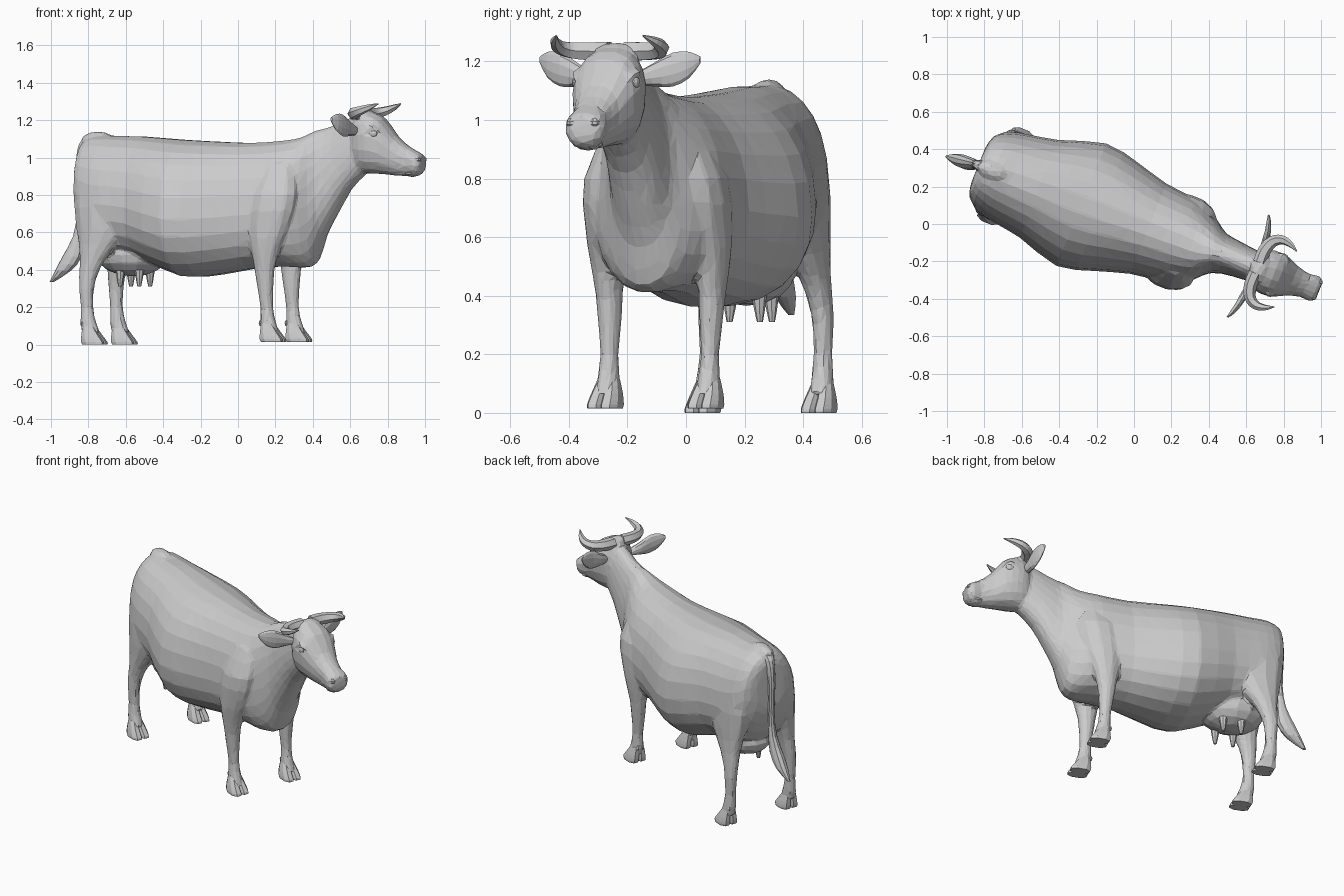
import bpy, bmesh
from math import cos, sin, pi, radians, copysign
from mathutils import Vector, Matrix

YAW = radians(-22)   # the animal stands diagonally; parts are built along local x, then turned
X, Y, Z = Vector((1, 0, 0)), Vector((0, 1, 0)), Vector((0, 0, 1))
skin = []            # overlapping volumes that get fused into one hide


def spline(pts, sub):
    """Catmull-Rom through tuples of any length."""
    out = []
    for i in range(len(pts) - 1):
        p = [pts[max(0, min(len(pts) - 1, i + k))] for k in (-1, 0, 1, 2)]
        for j in range(sub):
            t = j / sub
            out.append(tuple(0.5 * (2 * b + (c - a) * t + (2 * a - 5 * b + 4 * c - d) * t * t
                                    + (3 * b - a - 3 * c + d) * t ** 3) for a, b, c, d in zip(*p)))
    return out + [tuple(pts[-1])]


def finish(name, bm):
    bmesh.ops.recalc_face_normals(bm, faces=bm.faces)
    me = bpy.data.meshes.new(name)
    bm.to_mesh(me)
    bm.free()
    ob = bpy.data.objects.new(name, me)
    ob.rotation_euler.z = YAW
    bpy.context.collection.objects.link(ob)
    return ob


def loft(name, stations, A, B, sides=12, power=2.0, pear=0.0, mid=0.0, s=1, sub=2):
    """Stations (x, y, z, half size along A, half size along B); y is mirrored by s about mid."""
    bm = bmesh.new()
    rings = []
    for x, y, z, a, b in spline(stations, sub):
        ring = []
        for i in range(sides):
            t = 2 * pi * (i + 0.5) / sides
            ca = copysign(abs(cos(t)) ** (2 / power), cos(t))
            sb = copysign(abs(sin(t)) ** (2 / power), sin(t))
            p = Vector((x, y, z)) + A * (max(a, .002) * ca * (1 - pear * sb)) + B * (max(b, .002) * sb)
            ring.append(bm.verts.new((p.x, mid + s * p.y, p.z)))
        rings.append(ring)
    for r, q in zip(rings, rings[1:]):
        for i in range(sides):
            j = (i + 1) % sides
            bm.faces.new((r[i], r[j], q[j], q[i]))
    bm.faces.new(rings[0])
    bm.faces.new(rings[-1])
    return finish(name, bm)


def blob(name, loc, size, seg=10, rings=6):
    bm = bmesh.new()
    bmesh.ops.create_uvsphere(bm, u_segments=seg, v_segments=rings, radius=1,
                              matrix=Matrix.Translation(loc) @ Matrix.Diagonal((*size, 1)))
    return finish(name, bm)


def horn(name, pts, mid, s):
    cu = bpy.data.curves.new(name, 'CURVE')
    cu.dimensions = '3D'
    cu.bevel_depth, cu.bevel_resolution, cu.use_fill_caps = 1, 1, True
    path = spline(pts, 3)
    sp = cu.splines.new('POLY')
    sp.points.add(len(path) - 1)
    sp.use_smooth = False
    for q, (x, y, z, r) in zip(sp.points, path):
        q.co, q.radius = (x, mid + s * y, z, 1), r
    ob = bpy.data.objects.new(name, cu)
    ob.rotation_euler.z = YAW
    bpy.context.collection.objects.link(ob)


# Trunk, chest and neck
body = loft("body", [
    (-.89, -.02, .90, .10, .14), (-.87, -.02, .87, .175, .22), (-.80, -.02, .82, .222, .30),
    (-.70, -.02, .80, .25, .318), (-.54, -.015, .785, .278, .33), (-.30, -.01, .73, .35, .367),
    (-.10, 0, .73, .308, .357), (.08, .005, .742, .257, .339), (.26, .01, .754, .235, .338),
    (.37, .01, .76, .195, .35), (.44, .02, .79, .14, .355), (.485, .025, .86, .11, .295),
    (.55, .03, .93, .097, .245), (.63, .03, 1.015, .088, .195), (.72, .03, 1.07, .08, .16)],
    Y, Z, sides=24, power=2.2, pear=.12)

# Head
skin.append(loft("head", [
    (.655, .03, 1.09, .05, .09), (.69, .03, 1.08, .10, .155), (.76, .03, 1.08, .122, .168),
    (.83, .032, 1.06, .115, .15), (.90, .035, 1.01, .084, .108), (.97, .038, .98, .066, .08),
    (1.015, .04, .967, .073, .068), (1.04, .04, .967, .064, .054), (1.052, .04, .967, .045, .036)],
    Y, Z, sides=16, power=2.3, pear=-.08))
skin.append(blob("poll", (.715, .03, 1.22), (.05, .09, .045)))
skin.append(blob("udder", (-.60, -.02, .48), (.20, .16, .115), 14, 8))
skin.append(blob("tail_head", (-.80, -.02, 1.085), (.10, .055, .055)))

for side, s in (("left", 1), ("right", -1)):
    # Legs, shoulders and brows, fused into the hide
    skin.append(loft(side + "_front_leg", [
        (.28, .12, .97, .05, .09), (.27, .165, .80, .087, .14), (.248, .18, .64, .08, .125),
        (.236, .19, .52, .062, .085), (.23, .19, .42, .047, .06), (.232, .187, .33, .042, .046),
        (.24, .185, .20, .031, .035), (.248, .185, .12, .038, .044), (.262, .185, .065, .042, .05)],
        Y, X, s=s))
    skin.append(loft(side + "_hind_leg", [
        (-.70, .12, .97, .06, .10), (-.695, .15, .82, .09, .175), (-.69, .165, .66, .087, .17),
        (-.715, .178, .56, .07, .125), (-.75, .193, .46, .052, .074), (-.772, .203, .38, .042, .053),
        (-.78, .21, .30, .036, .041), (-.778, .21, .20, .032, .035), (-.77, .212, .12, .038, .044),
        (-.752, .213, .06, .042, .05)],
        Y, X, mid=-.02, s=s))
    skin.append(loft(side + "_brow", [(.765, .10, 1.15, .012, .008), (.805, .108, 1.162, .018, .013),
                                      (.845, .096, 1.14, .01, .007)], Y, Z, sides=8, mid=.032, s=s))

    # Face details, ears and horns
    blob(side + "_eye", (.808, .032 + s * .107, 1.128), (.026, .016, .021))
    blob(side + "_nostril", (1.033, .04 + s * .042, .99), (.022, .02, .018), 8, 5)
    loft(side + "_ear", [
        (.705, .08, 1.14, .02, .02), (.69, .14, 1.155, .022, .04), (.68, .205, 1.172, .018, .058),
        (.665, .26, 1.188, .014, .045), (.65, .295, 1.205, .005, .012)],
        X, Z, sides=10, mid=.02, s=s)
    horn(side + "_horn", [
        (.70, .03, 1.235, .036), (.70, .10, 1.235, .035), (.722, .16, 1.238, .031),
        (.765, .188, 1.25, .025), (.815, .183, 1.268, .017), (.862, .16, 1.288, .003)], .03, s)

    # Cloven hooves with dew claws
    for end, x, y, z0, mid in (("front", .268, .185, .015, 0), ("hind", -.742, .214, 0, -.02)):
        for claw, off in (("outer", .025), ("inner", -.025)):
            loft(f"{side}_{end}_{claw}_claw", [
                (x - .022, y + off * .6, z0 + .10, .022, .03), (x - .006, y + off * .9, z0 + .05, .029, .05),
                (x + .008, y + off, z0 + .014, .033, .064), (x + .012, y + off, z0, .031, .06)],
                Y, X, sides=8, power=2.4, mid=mid, s=s)
            blob(f"{side}_{end}_{claw}_dew_claw", (x - .055, mid + s * (y + off * .6), .115), (.012, .012, .018), 6, 4)

    # Teats
    for end, x in (("front", -.53), ("rear", -.64)):
        loft(f"{side}_{end}_teat", [(x, .075, .40, .026, .026), (x, .077, .35, .018, .018),
                                    (x, .078, .31, .010, .010)], Y, X, sides=8, mid=-.02, s=s)

# Lower lip
loft("lower_lip", [(.95, .038, .925, .04, .02), (.99, .04, .918, .05, .022), (1.025, .04, .92, .035, .015)],
     Y, Z, sides=10)

# Tail with tuft
loft("tail", [
    (-.79, -.02, 1.11, .04, .04), (-.85, -.02, 1.095, .036, .042), (-.89, -.02, 1.03, .027, .03),
    (-.905, -.02, .90, .022, .022), (-.90, -.02, .72, .02, .02), (-.912, -.022, .58, .025, .03),
    (-.945, -.03, .47, .036, .056), (-.995, -.035, .395, .034, .045), (-1.058, -.04, .335, .010, .012)],
    Y, X, sides=10)

# Fuse the hide into one faceted surface
for ob in [body] + skin:
    ob.select_set(True)
bpy.context.view_layer.objects.active = body
bpy.ops.object.join()
fuse = body.modifiers.new("fuse", 'REMESH')
fuse.mode, fuse.voxel_size = 'VOXEL', .011
relax = body.modifiers.new("relax", 'SMOOTH')
relax.factor, relax.iterations = .5, 4
facet = body.modifiers.new("facet", 'DECIMATE')
facet.ratio = .035
